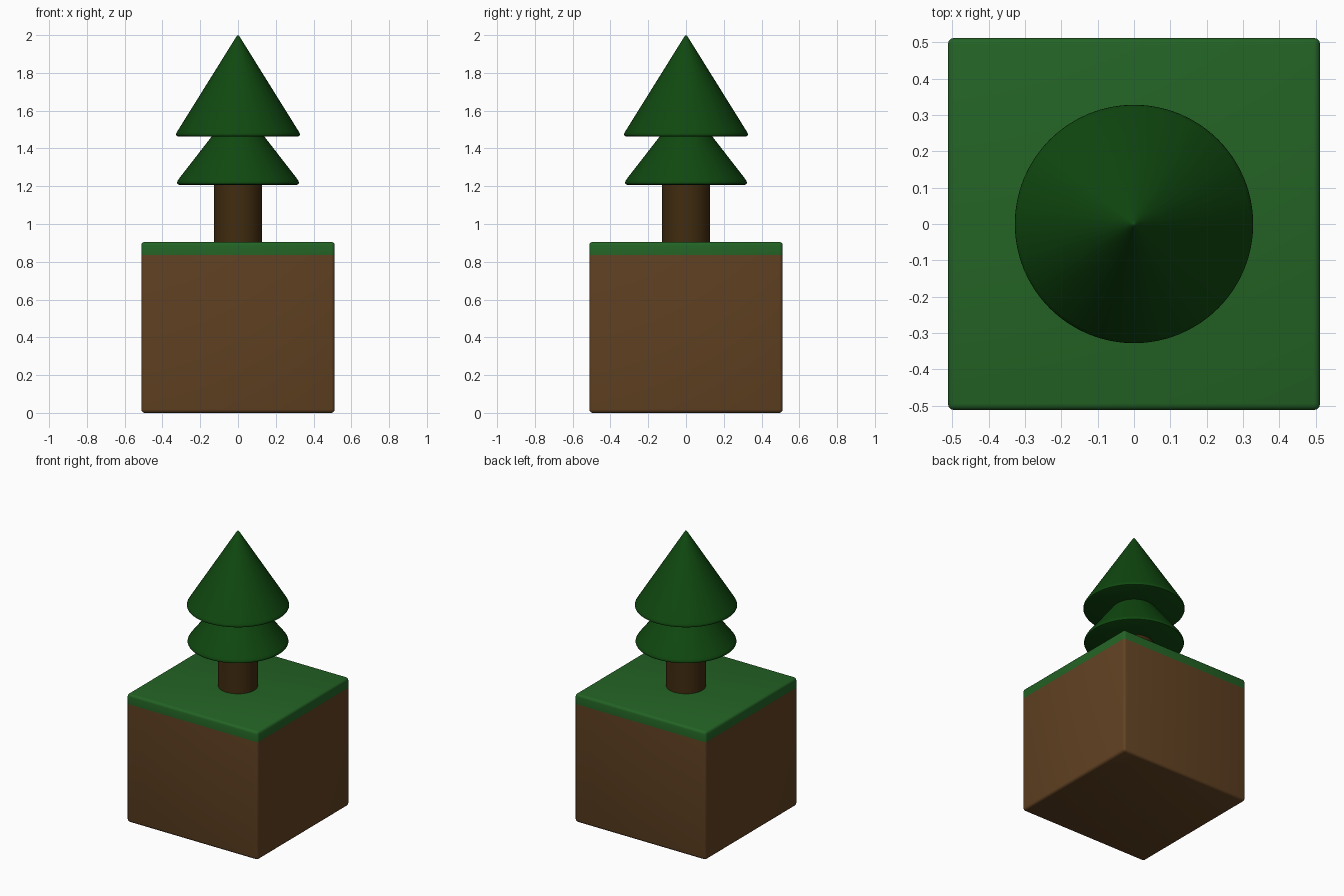
import bpy, bmesh, math

cube = bpy.data.objects.get("Cube")
if cube:
    bpy.data.objects.remove(cube, do_unlink=True)


def material(name, color):
    m = bpy.data.materials.new(name)
    m.use_nodes = True
    m.diffuse_color = (*color, 1)
    m.node_tree.nodes["Principled BSDF"].inputs["Base Color"].default_value = (*color, 1)
    return m


soil = material("soil brown", (0.120, 0.054, 0.016))
grass = material("grass green", (0.017, 0.125, 0.018))
bark = material("bark brown", (0.053, 0.025, 0.005))
needles = material("needle green", (0.005, 0.065, 0.005))


def add_object(name, bm, mats, angle):
    bmesh.ops.recalc_face_normals(bm, faces=bm.faces[:])
    mesh = bpy.data.meshes.new(name)
    bm.to_mesh(mesh)
    bm.free()
    for m in mats:
        mesh.materials.append(m)
    ob = bpy.data.objects.new(name, mesh)
    bpy.context.collection.objects.link(ob)
    bpy.ops.object.select_all(action="DESELECT")
    ob.select_set(True)
    bpy.context.view_layer.objects.active = ob
    bpy.ops.object.shade_smooth_by_angle(angle=math.radians(angle))
    return ob


def lathe(name, profile, mat, steps=64):
    """Revolve (radius, height) points about the z axis."""
    bm = bmesh.new()
    verts = [bm.verts.new((r, 0, z)) for r, z in profile]
    edges = [bm.edges.new(pair) for pair in zip(verts, verts[1:])]
    bmesh.ops.spin(bm, geom=verts + edges, cent=(0, 0, 0), axis=(0, 0, 1),
                   angle=math.tau, steps=steps)
    bmesh.ops.remove_doubles(bm, verts=bm.verts[:], dist=0.0005)
    return add_object(name, bm, [mat], 40)


# Ground block with rounded edges, its upper band and top in grass
WIDTH, HEIGHT, GRASS_LINE = 1.024, 0.905, 0.835
bm = bmesh.new()
bmesh.ops.create_cube(bm, size=1)
for v in bm.verts:
    v.co = (v.co.x * WIDTH, v.co.y * WIDTH, (v.co.z + 0.5) * HEIGHT)
bmesh.ops.bevel(bm, geom=bm.edges[:], offset=0.018, segments=3, profile=0.5,
                affect="EDGES")
bmesh.ops.bisect_plane(bm, geom=bm.verts[:] + bm.edges[:] + bm.faces[:],
                       plane_co=(0, 0, GRASS_LINE), plane_no=(0, 0, 1))
for f in bm.faces:
    f.material_index = int(f.calc_center_median().z > GRASS_LINE)
add_object("ground_block", bm, [soil, grass], 40)

# Trunk
lathe("trunk", [(0, 0.89), (0.128, 0.89), (0.128, 1.25), (0, 1.25)], bark)


# Foliage cones with a thin rounded rim and blunt tip
def foliage(name, radius, base, tip):
    lathe(name, [(0, base), (radius - 0.012, base), (radius - 0.003, base + 0.004),
                 (radius, base + 0.011), (radius - 0.002, base + 0.019),
                 (radius - 0.009, base + 0.031),
                 (0.010, tip - 0.010), (0.005, tip - 0.003), (0, tip)], needles)


foliage("lower_foliage", 0.323, 1.207, 1.64)
foliage("upper_foliage", 0.328, 1.463, 2.0)
